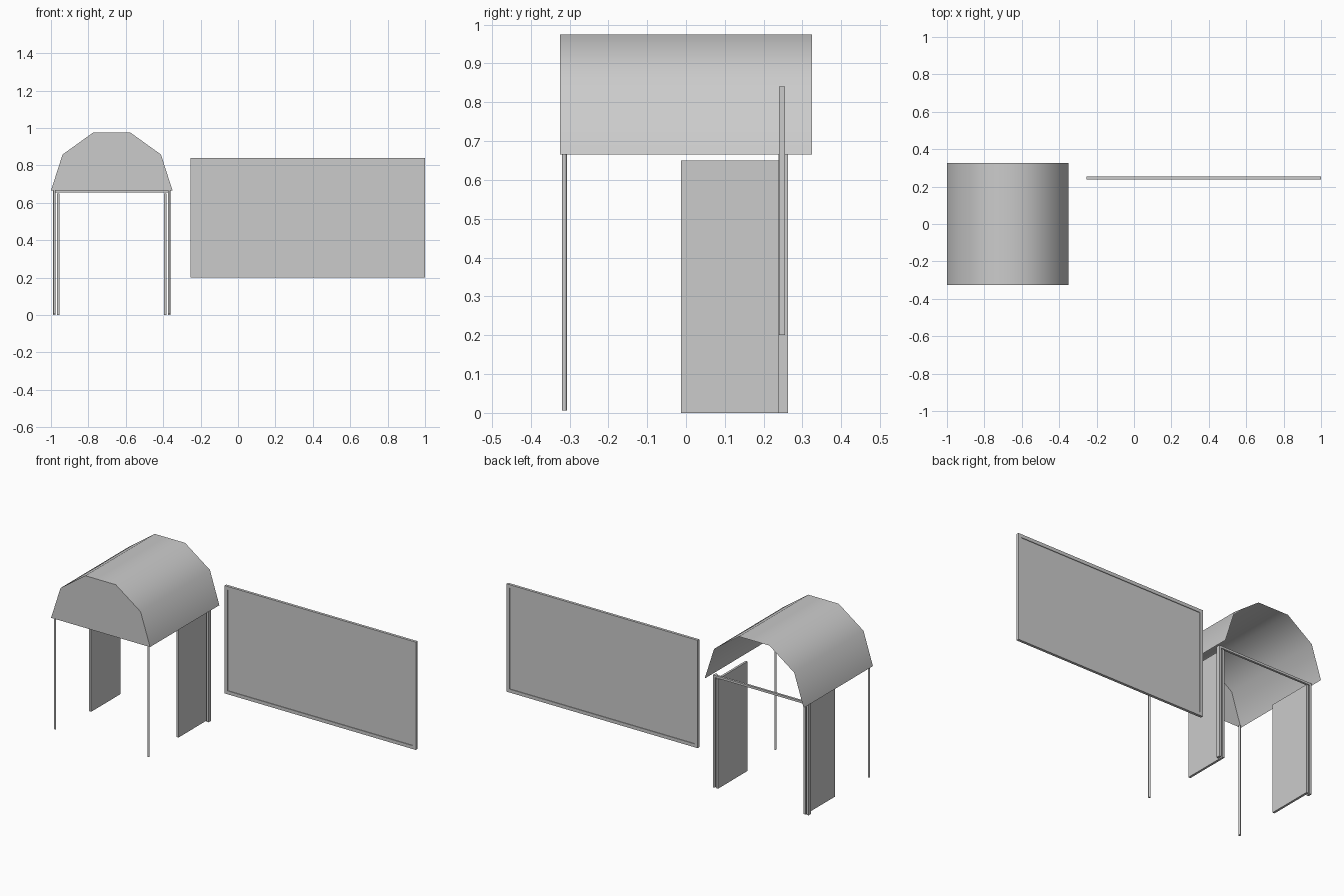
import bpy, bmesh, math

if "Cube" in bpy.data.objects:
    bpy.data.objects.remove(bpy.data.objects["Cube"])

CX = -0.675  # centre line of the shelter


def make_object(name, bm):
    bmesh.ops.recalc_face_normals(bm, faces=bm.faces)
    me = bpy.data.meshes.new(name)
    bm.to_mesh(me)
    bm.free()
    ob = bpy.data.objects.new(name, me)
    bpy.context.collection.objects.link(ob)
    return ob


def box(name, x, y, z):
    bm = bmesh.new()
    bmesh.ops.create_cube(bm, size=1)
    for v in bm.verts:
        for i, (lo, hi) in enumerate((x, y, z)):
            v.co[i] = lo if v.co[i] < 0 else hi
    return make_object(name, bm)


def smooth(ob, angle):
    bpy.ops.object.select_all(action='DESELECT')
    ob.select_set(True)
    bpy.context.view_layer.objects.active = ob
    bpy.ops.object.shade_smooth_by_angle(angle=math.radians(angle))


# Canopy: thin sheet over a faceted arch, closed at the front, open behind and below
half = [(0.325, 0.665), (0.263, 0.858), (0.10, 0.975)]
profile = [(CX - dx, z) for dx, z in half] + [(CX + dx, z) for dx, z in reversed(half)]
bm = bmesh.new()
front = [bm.verts.new((x, -0.325, z)) for x, z in profile]
back = [bm.verts.new((x, 0.325, z)) for x, z in profile]
for i in range(len(profile) - 1):
    bm.faces.new((front[i], front[i + 1], back[i + 1], back[i]))
bm.faces.new(front)
canopy = make_object("canopy", bm)
smooth(canopy, 50)

# Supports, mirrored about the shelter centre line
for side, s in (("left", -1), ("right", 1)):
    def span(a, b):
        return tuple(sorted((CX + s * a, CX + s * b)))

    bpy.ops.mesh.primitive_cylinder_add(vertices=12, radius=0.0065, depth=0.66,
                                        location=(CX + s * 0.307, -0.3135, 0.336))
    post = bpy.context.object
    post.name = side + "_front_post"
    smooth(post, 40)
    box(side + "_back_post", span(0.301, 0.314), (0.238, 0.263), (0.003, 0.666))
    box(side + "_side_panel", span(0.280, 0.293), (-0.013, 0.263), (0.003, 0.65))

# Crossbar joining the back posts
box("back_crossbar", (CX - 0.314, CX + 0.314), (0.25, 0.263), (0.654, 0.667))

# Billboard: frame with a panel recessed on both faces
X0, X1, Z0, Z1, W = -0.255, 1.0, 0.2, 0.84, 0.02
Y = (0.239, 0.255)
box("board_left_frame", (X0, X0 + W), Y, (Z0, Z1))
box("board_right_frame", (X1 - W, X1), Y, (Z0, Z1))
box("board_bottom_frame", (X0 + W, X1 - W), Y, (Z0, Z0 + W))
box("board_top_frame", (X0 + W, X1 - W), Y, (Z1 - W, Z1))
box("board_panel", (X0 + W, X1 - W), (0.243, 0.251), (Z0 + W, Z1 - W))

# Rest the lowest parts exactly on the ground
for ob in bpy.context.collection.objects:
    if "post" in ob.name or "side_panel" in ob.name:
        low = min(v.co.z for v in ob.data.vertices)
        if "front" not in ob.name:
            for v in ob.data.vertices:
                if abs(v.co.z - low) < 1e-5:
                    v.co.z = 0.0
